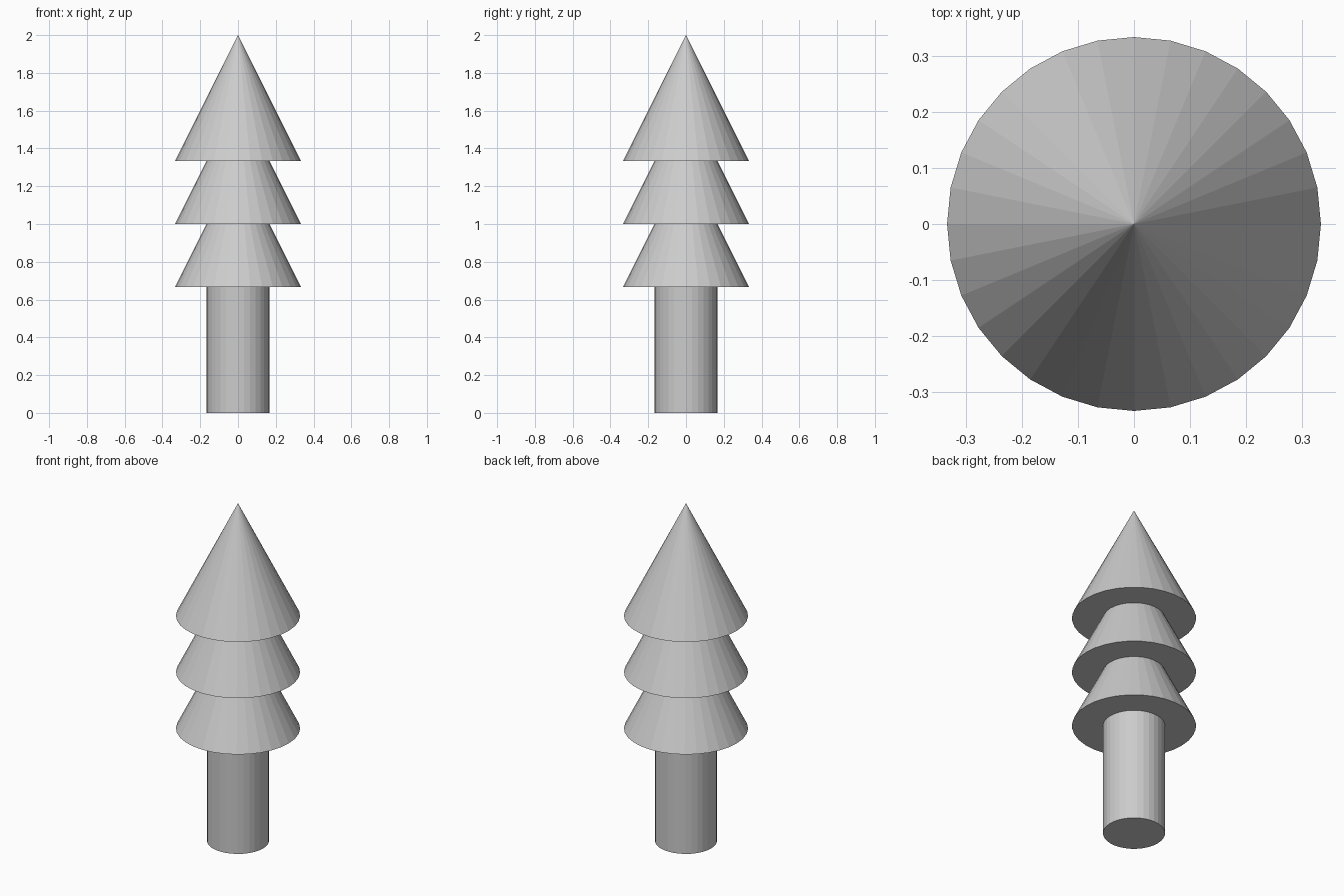
import bpy

if "Cube" in bpy.data.objects:
    bpy.data.objects.remove(bpy.data.objects["Cube"])

SIDES = 32
TRUNK_RADIUS = 1 / 6
TRUNK_HEIGHT = 2 / 3
TIER_RADIUS = 1 / 3
TIER_HEIGHT = 2 / 3
TIER_STEP = 1 / 3

# Trunk
bpy.ops.mesh.primitive_cylinder_add(
    vertices=SIDES, radius=TRUNK_RADIUS, depth=TRUNK_HEIGHT,
    location=(0, 0, TRUNK_HEIGHT / 2))
bpy.context.object.name = "trunk"

# Foliage: three identical overlapping cones
for i, name in enumerate(("lower_foliage", "middle_foliage", "top_foliage")):
    base = TRUNK_HEIGHT + i * TIER_STEP
    bpy.ops.mesh.primitive_cone_add(
        vertices=SIDES, radius1=TIER_RADIUS, radius2=0, depth=TIER_HEIGHT,
        location=(0, 0, base + TIER_HEIGHT / 2))
    bpy.context.object.name = name
